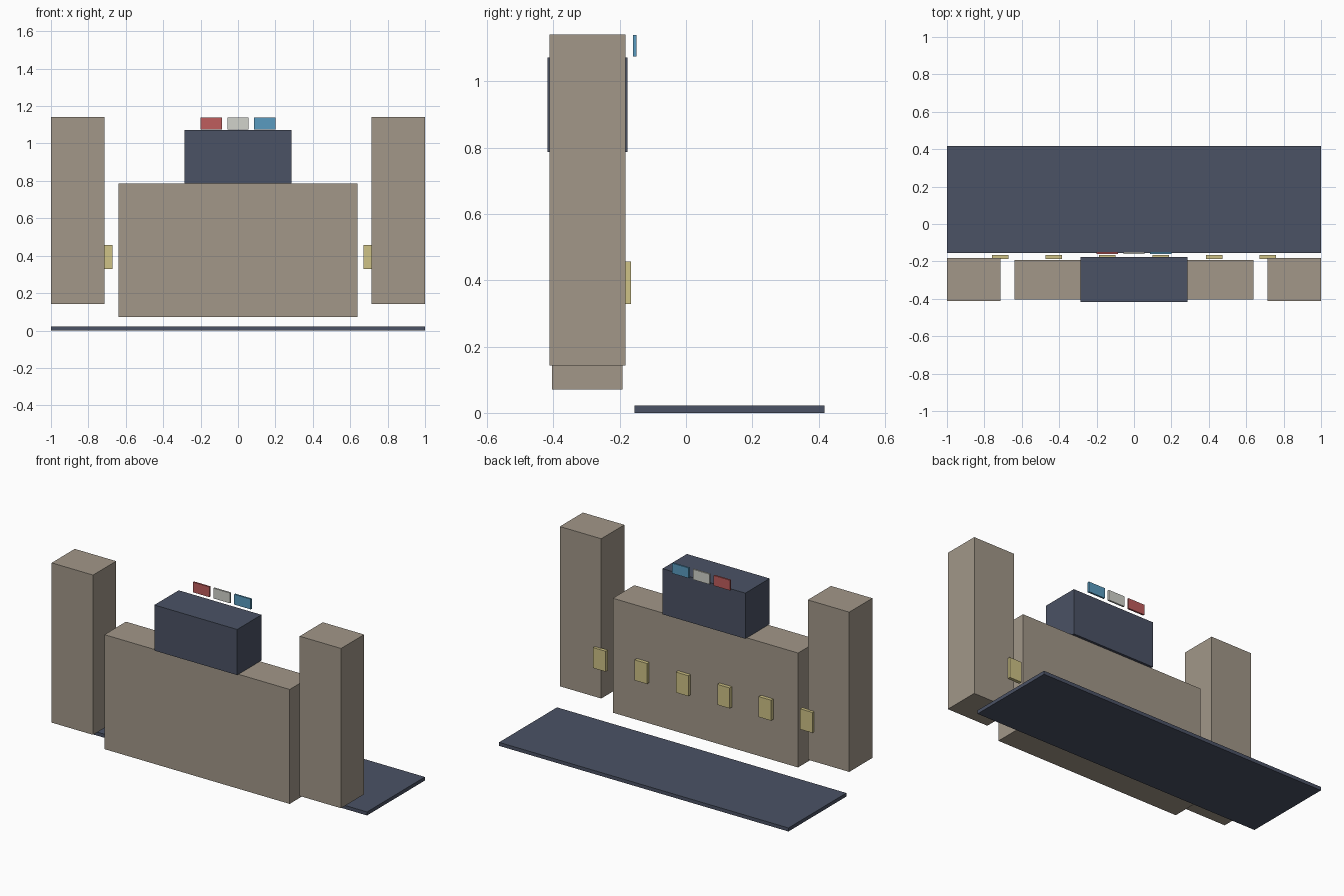
import bpy

if "Cube" in bpy.data.objects:
    bpy.data.objects.remove(bpy.data.objects["Cube"])


def material(name, r, g, b):
    m = bpy.data.materials.new(name)
    m.diffuse_color = (r, g, b, 1)
    m.use_nodes = True
    m.node_tree.nodes["Principled BSDF"].inputs["Base Color"].default_value = m.diffuse_color
    return m


stone = material("stone", 0.36, 0.31, 0.25)
slate = material("slate", 0.07, 0.085, 0.13)
glow = material("window_yellow", 0.62, 0.54, 0.24)
red = material("red", 0.52, 0.11, 0.11)
white = material("white", 0.64, 0.65, 0.60)
blue = material("blue", 0.10, 0.33, 0.53)


def box(name, x, y, z, mat):
    """Box from (min, max) ranges on each axis."""
    bpy.ops.mesh.primitive_cube_add(size=1, location=[(a + b) / 2 for a, b in (x, y, z)])
    ob = bpy.context.object
    ob.name = name
    ob.scale = [b - a for a, b in (x, y, z)]
    bpy.ops.object.transform_apply(location=False, rotation=False, scale=True)
    ob.data.materials.append(mat)
    return ob


# Deck slab and main building
box("deck", (-1, 1), (-0.155, 0.417), (0, 0.022), slate)
box("main_hall", (-0.64, 0.64), (-0.404, -0.192), (0.071, 0.786), stone)
box("upper_block", (-0.286, 0.286), (-0.417, -0.177), (0.786, 1.071), slate)

# Side towers
for side, x in (("left", (-1, -0.714)), ("right", (0.714, 1))):
    box(side + "_tower", x, (-0.411, -0.183), (0.143, 1.141), stone)

# Row of windows facing the deck
for i in range(6):
    cx = (i - 2.5) * 0.286
    box(f"window_{i + 1}", (cx - 0.043, cx + 0.043), (-0.188, -0.166), (0.328, 0.456), glow)

# Coloured panels above the upper block
for i, mat in enumerate((red, white, blue)):
    cx = (i - 1) * 0.143
    box(f"{mat.name}_panel", (cx - 0.057, cx + 0.057), (-0.16, -0.149), (1.075, 1.139), mat)
